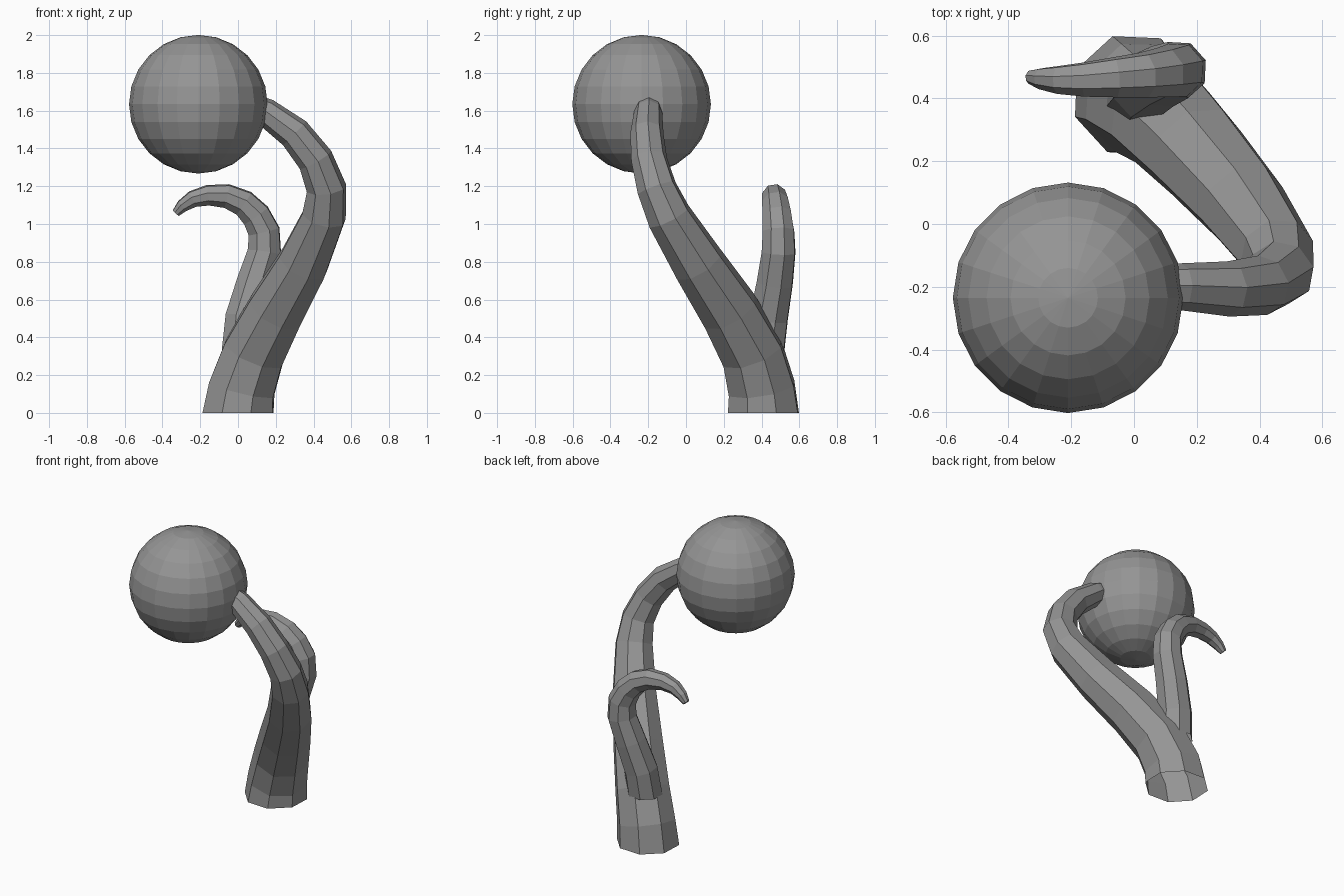
import bpy, bmesh, math
from mathutils import Vector, Matrix

if "Cube" in bpy.data.objects:
    bpy.data.objects.remove(bpy.data.objects["Cube"])

grey = bpy.data.materials.new("dark_grey")
grey.diffuse_color = (0.3, 0.3, 0.3, 1)
grey.use_nodes = True
grey.node_tree.nodes["Principled BSDF"].inputs["Base Color"].default_value = grey.diffuse_color


def sweep(name, points, sides=8, phase=20):
    """Tapered faceted tube through (x, y, z, radius) points, open at the root."""
    pts = [Vector(p[:3]) for p in points]
    n = len(pts)
    bm = bmesh.new()
    rot = Matrix.Rotation(math.radians(phase), 3, 'Z')
    prev = Vector((0, 0, 1))
    rings = []
    for i, p in enumerate(pts):
        if i == 0:
            tan = prev.copy()
        elif i == n - 1:
            tan = (p - pts[i - 1]).normalized()
        else:
            tan = ((p - pts[i - 1]).normalized() + (pts[i + 1] - p).normalized()).normalized()
        rot = prev.rotation_difference(tan).to_matrix() @ rot
        prev = tan
        ring = []
        for k in range(sides):
            a = 2 * math.pi * k / sides
            ring.append(bm.verts.new(p + rot @ Vector((math.cos(a), math.sin(a), 0)) * points[i][3]))
        rings.append(ring)
    for a, b in zip(rings, rings[1:]):
        for k in range(sides):
            j = (k + 1) % sides
            bm.faces.new((a[k], a[j], b[j], b[k]))
    bm.faces.new(rings[-1])
    mesh = bpy.data.meshes.new(name)
    bm.to_mesh(mesh)
    bm.free()
    mesh.materials.append(grey)
    obj = bpy.data.objects.new(name, mesh)
    bpy.context.collection.objects.link(obj)
    return obj


# Main stem, leaning forward and curling into the ball
sweep("stem", [
    (0.00, 0.41, 0.00, 0.200),
    (0.02, 0.40, 0.13, 0.188),
    (0.085, 0.35, 0.32, 0.175),
    (0.20, 0.23, 0.54, 0.161),
    (0.345, 0.065, 0.79, 0.142),
    (0.455, -0.09, 1.04, 0.121),
    (0.468, -0.155, 1.19, 0.107),
    (0.41, -0.195, 1.34, 0.096),
    (0.30, -0.207, 1.48, 0.088),
    (0.15, -0.20, 1.59, 0.075),
    (0.04, -0.20, 1.635, 0.068),
])

# Side branch, hooking over to a narrow tip
sweep("branch", [
    (0.02, 0.415, 0.33, 0.113),
    (0.035, 0.437, 0.50, 0.109),
    (0.09, 0.47, 0.69, 0.102),
    (0.14, 0.49, 0.85, 0.095),
    (0.138, 0.49, 0.96, 0.089),
    (0.095, 0.482, 1.045, 0.082),
    (0.03, 0.474, 1.11, 0.074),
    (-0.06, 0.467, 1.148, 0.066),
    (-0.16, 0.46, 1.152, 0.056),
    (-0.24, 0.459, 1.132, 0.046),
    (-0.295, 0.463, 1.095, 0.035),
    (-0.329, 0.468, 1.058, 0.023),
])

# Ball on the end of the stem
bpy.ops.mesh.primitive_uv_sphere_add(segments=20, ring_count=12, radius=0.367,
                                     location=(-0.21, -0.235, 1.634))
ball = bpy.context.object
ball.name = "ball"
ball.data.materials.append(grey)
